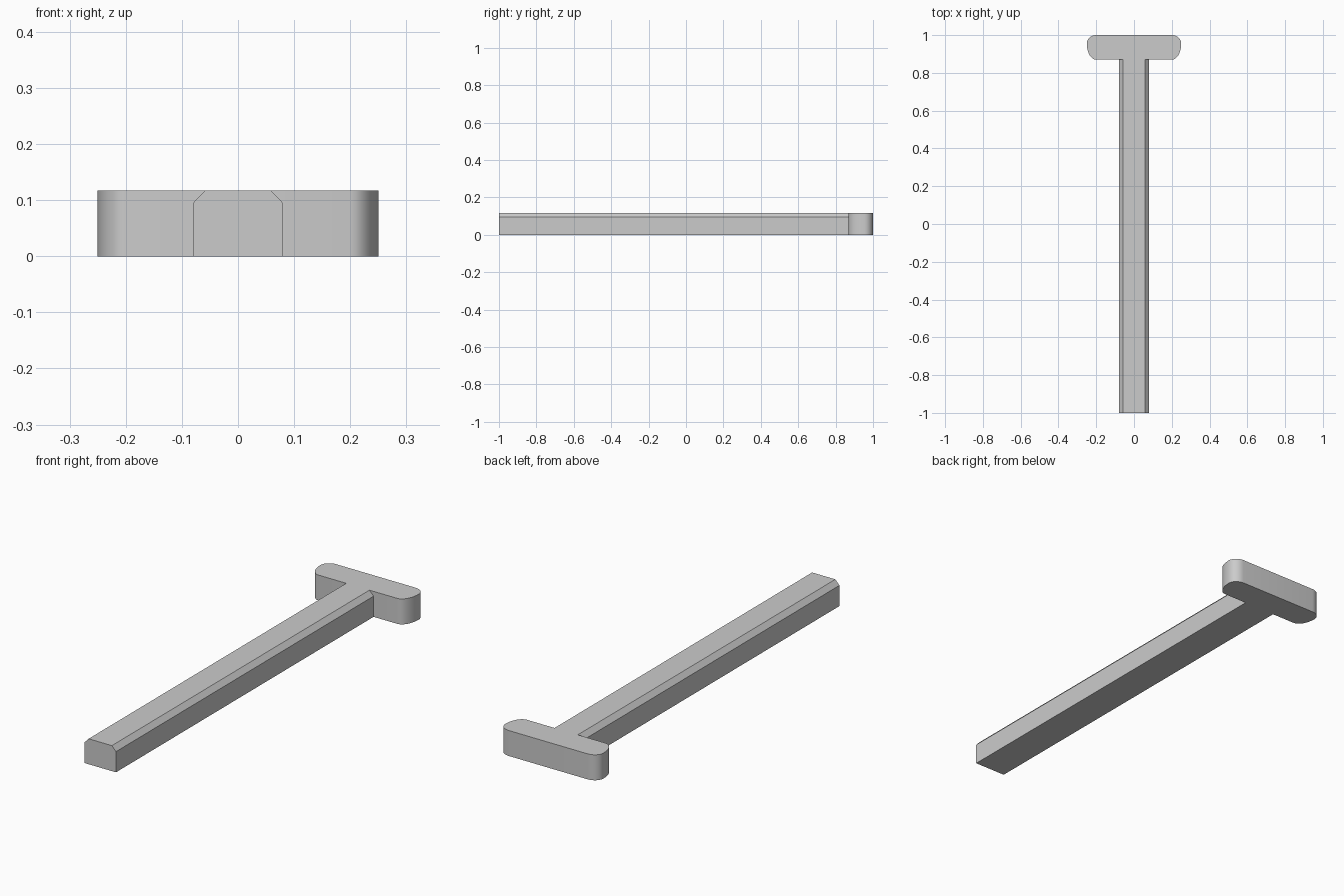
import bpy, bmesh
from math import cos, sin, pi
from mathutils import Vector

if "Cube" in bpy.data.objects:
    bpy.data.objects.remove(bpy.data.objects["Cube"])

HEIGHT = 0.117
HEAD_Y = 0.87


def extrude_profile(name, points, direction):
    """Fill a closed outline and extrude it along a direction."""
    bm = bmesh.new()
    face = bm.faces.new([bm.verts.new(p) for p in points])
    new = bmesh.ops.extrude_face_region(bm, geom=[face], use_keep_orig=True)["geom"]
    verts = [v for v in new if isinstance(v, bmesh.types.BMVert)]
    bmesh.ops.translate(bm, verts=verts, vec=Vector(direction))
    bmesh.ops.recalc_face_normals(bm, faces=bm.faces[:])
    mesh = bpy.data.meshes.new(name)
    bm.to_mesh(mesh)
    bm.free()
    obj = bpy.data.objects.new(name, mesh)
    bpy.context.collection.objects.link(obj)
    return obj


def mirrored(half):
    """Close a right-hand half outline with its mirror image in x."""
    return half + [(-x, v) for x, v in reversed(half)]


# Shaft: long bar with chamfered top edges
shaft = mirrored([(0.08, 0), (0.08, 0.095), (0.059, HEIGHT)])
extrude_profile("shaft", [(x, -1, z) for x, z in shaft], (0, 1 + HEAD_Y, 0))

# Head: crossbar with uneven rounded ends, widest near the back
half = []
N = 8
for i in range(2 * N + 1):
    a = -pi / 2 + pi * i / (2 * N)
    ry = 0.085 if a < 0 else 0.045
    half.append((0.2 + 0.05 * cos(a), 0.955 + ry * sin(a)))
head = extrude_profile("crossbar_head", [(x, y, 0) for x, y in mirrored(half)],
                       (0, 0, HEIGHT))
bpy.context.view_layer.objects.active = head
head.select_set(True)
bpy.ops.object.shade_smooth_by_angle()
